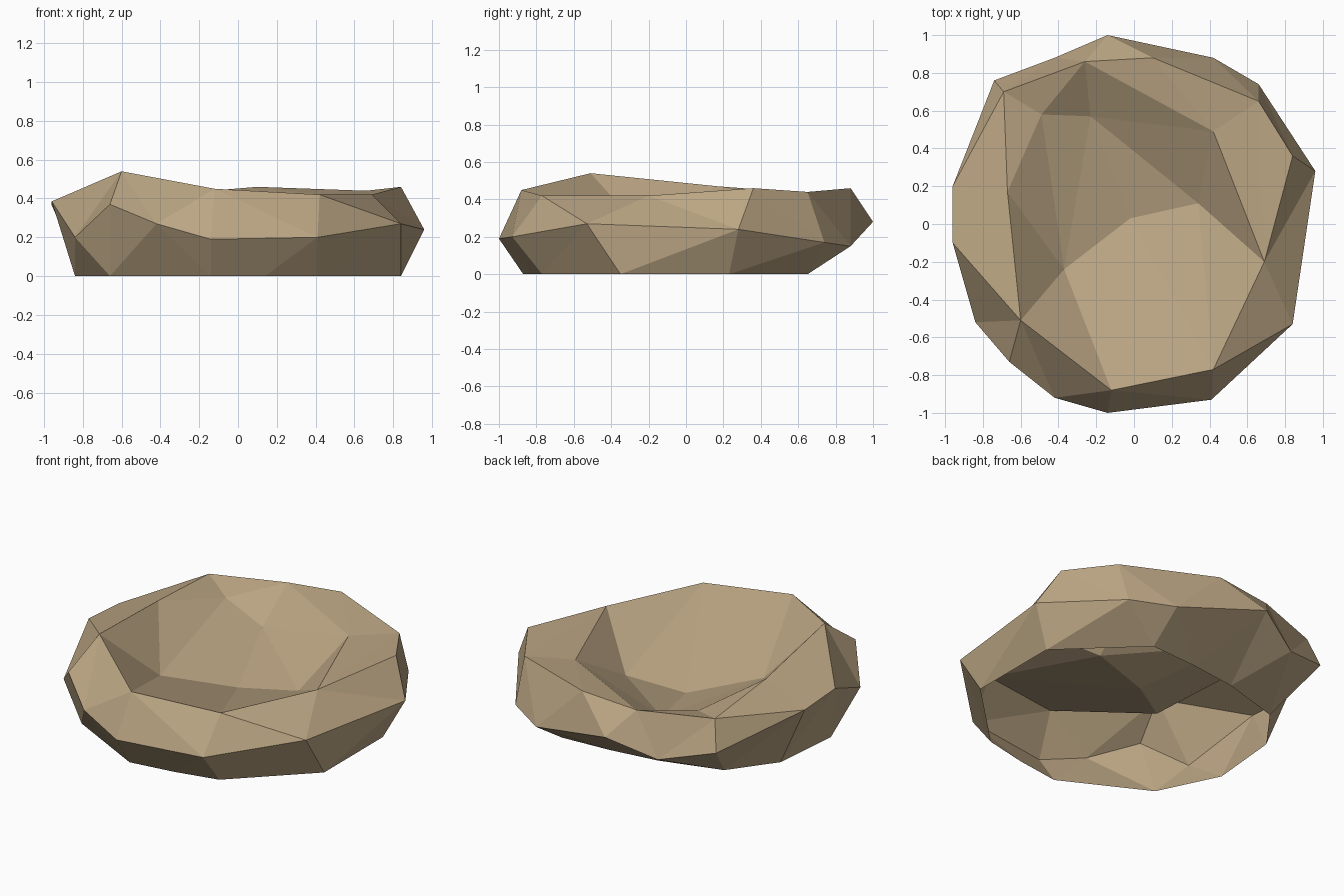
import bpy, bmesh
from mathutils import Vector

if "Cube" in bpy.data.objects:
    bpy.data.objects.remove(bpy.data.objects["Cube"])

# named points of the crest (rim) and the bowl inside it
pts = {
    'A': (-.60, -.51, .54), 'B': (-.12, -.88, .45), 'C': (.42, -.77, .42),
    'D': (.69, -.20, .42), 'J': (.84, .36, .46), 'K': (.66, .65, .44),
    'F': (.10, .88, .46), 'G': (-.26, .86, .43), 'L': (-.69, .70, .43),
    'I': (-.67, .17, .47), 'E': (.42, .49, .42), 'H': (-.49, .58, .38),
    'P': (-.02, .03, .155), 'Q': (.34, .11, .20), 'R': (-.37, -.24, .24),
    'S': (-.23, .57, .27),
}
# widest ring of the outer wall, counter-clockwise from the front left
middle = [(-.66, -.73, .37), (-.42, -.92, .27), (-.14, -1, .19), (.41, -.93, .20),
          (.84, -.53, .27), (.96, .28, .24), (.66, .74, .17), (.42, .88, .15),
          (-.14, 1, .28), (-.42, .88, .17), (-.74, .76, .25), (-.96, .20, .365),
          (-.96, -.10, .385), (-.84, -.52, .20)]
# open foot ring on the ground
foot = [(-.66, -.60), (-.14, -.87), (.14, -.83), (.41, -.77), (.84, -.35), (.84, .23),
        (.40, .65), (.08, .63), (-.22, .59), (-.60, .48), (-.80, .21), (-.84, -.23)]


def zip_rings(bm, low, high):
    """Triangulate between two closed rings, always taking the shorter diagonal."""
    i = j = 0
    n, m = len(low), len(high)
    while i < n or j < m:
        a, b = low[i % n], high[j % m]
        a2, b2 = low[(i + 1) % n], high[(j + 1) % m]
        step_low = j >= m or (i < n and (a2.co - b.co).length <= (b2.co - a.co).length)
        if step_low:
            bm.faces.new((a, a2, b))
            i += 1
        else:
            bm.faces.new((a, b2, b))
            j += 1


bm = bmesh.new()
v = {k: bm.verts.new(p) for k, p in pts.items()}
mid = [bm.verts.new(p) for p in middle]
base = [bm.verts.new((x, y, 0)) for x, y in foot]

# outer wall
zip_rings(bm, base, mid)
zip_rings(bm, mid, [v[k] for k in 'ABCDJKFGLI'])

# rim plates and bowl
for tri in ('DJK DKE KFE FGE GLH LIH ABR BPR BCP CQP CDQ DEQ QES QSP '
            'EGS GHS HRS HIR PSR IAR').split():
    face = bm.faces.new([v[k] for k in tri])
    face.normal_update()
    if face.normal.z < 0:
        face.normal_flip()

mesh = bpy.data.meshes.new('rock_basin')
bm.to_mesh(mesh)
bm.free()
stone = bpy.data.materials.new('tan stone')
stone.diffuse_color = (.50, .38, .23, 1)
stone.use_nodes = True
stone.node_tree.nodes["Principled BSDF"].inputs["Base Color"].default_value = stone.diffuse_color
mesh.materials.append(stone)
obj = bpy.data.objects.new('rock_basin', mesh)
bpy.context.collection.objects.link(obj)
